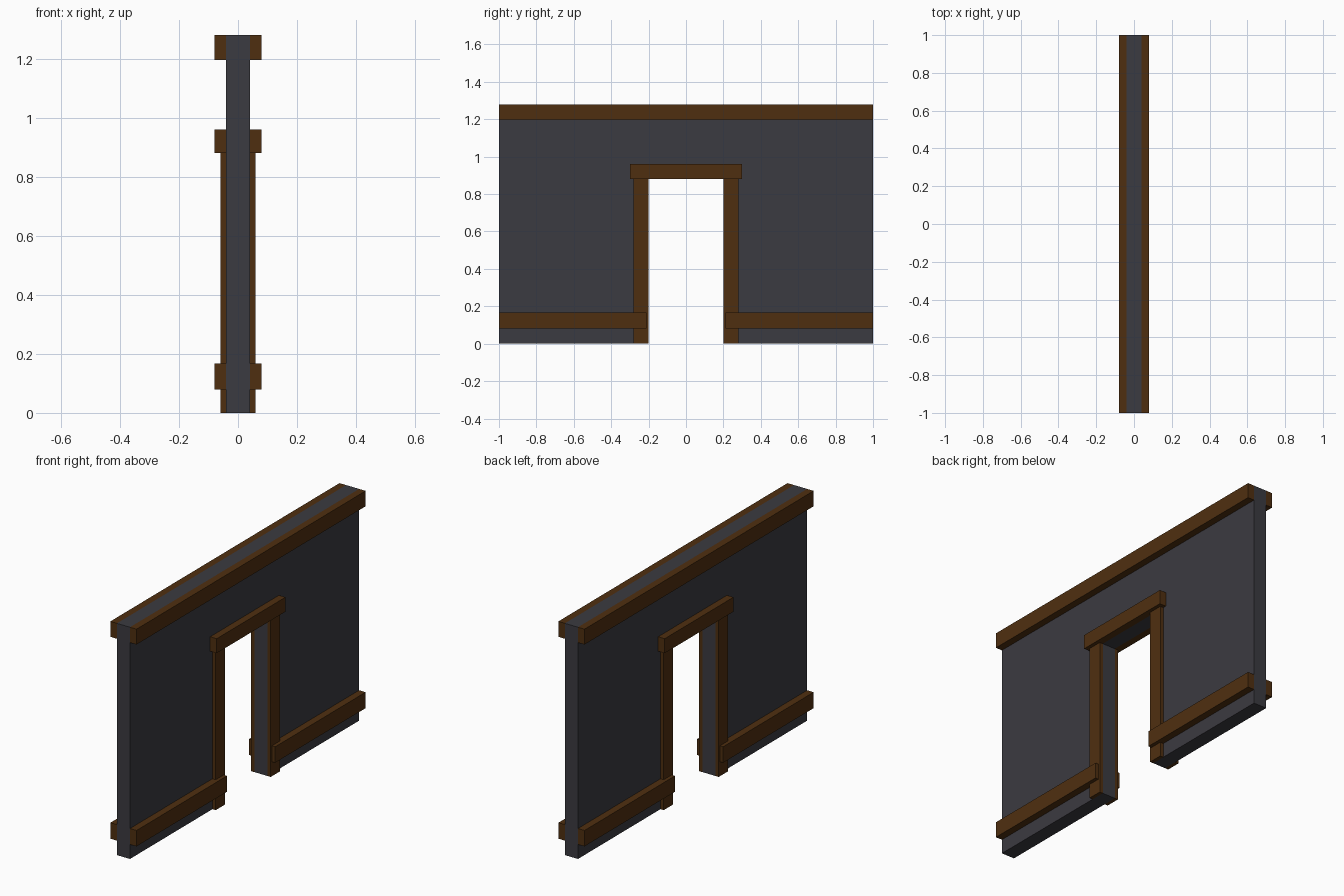
import bpy, bmesh

if "Cube" in bpy.data.objects:
    bpy.data.objects.remove(bpy.data.objects["Cube"])


def material(name, rgb):
    m = bpy.data.materials.new(name)
    m.diffuse_color = (*rgb, 1.0)
    m.use_nodes = True
    m.node_tree.nodes["Principled BSDF"].inputs["Base Color"].default_value = m.diffuse_color
    return m


plaster = material("dark grey plaster", (0.044, 0.043, 0.052))
wood = material("brown wood", (0.078, 0.028, 0.005))


def finish(name, bm, mat):
    bmesh.ops.recalc_face_normals(bm, faces=bm.faces)
    mesh = bpy.data.meshes.new(name)
    bm.to_mesh(mesh)
    bm.free()
    mesh.materials.append(mat)
    bpy.context.collection.objects.link(bpy.data.objects.new(name, mesh))


def box(name, x, y, z, mat):
    bm = bmesh.new()
    bmesh.ops.create_cube(bm, size=1)
    for v in bm.verts:
        v.co = [lo + (c + 0.5) * (hi - lo) for c, (lo, hi) in zip(v.co, (x, y, z))]
    finish(name, bm, mat)


T = 0.04  # half thickness of the wall

# Wall panel with doorway, extruded from its outline
outline = [(-1, 0), (-0.2, 0), (-0.2, 0.88), (0.2, 0.88),
           (0.2, 0), (1, 0), (1, 1.28), (-1, 1.28)]
bm = bmesh.new()
face = bm.faces.new([bm.verts.new((-T, y, z)) for y, z in outline])
ext = bmesh.ops.extrude_face_region(bm, geom=[face])["geom"]
bmesh.ops.translate(bm, vec=(2 * T, 0, 0),
                    verts=[g for g in ext if isinstance(g, bmesh.types.BMVert)])
finish("wall", bm, plaster)


def span(a, b, sign):
    return tuple(sorted((a * sign, b * sign)))


# Timber trim on both faces of the wall
for sx, face_name in ((-1, "left"), (1, "right")):
    deep, shallow = span(T, 0.08, sx), span(T, 0.06, sx)
    box(f"top_rail_{face_name}", deep, (-1, 1), (1.195, 1.28), wood)
    box(f"door_lintel_{face_name}", deep, (-0.3, 0.3), (0.88, 0.96), wood)
    for sy, end in ((-1, "front"), (1, "back")):
        box(f"door_post_{face_name}_{end}", shallow, span(0.2, 0.28, sy), (0, 0.88), wood)
        box(f"base_rail_{face_name}_{end}", deep, span(0.21, 1, sy), (0.08, 0.168), wood)
